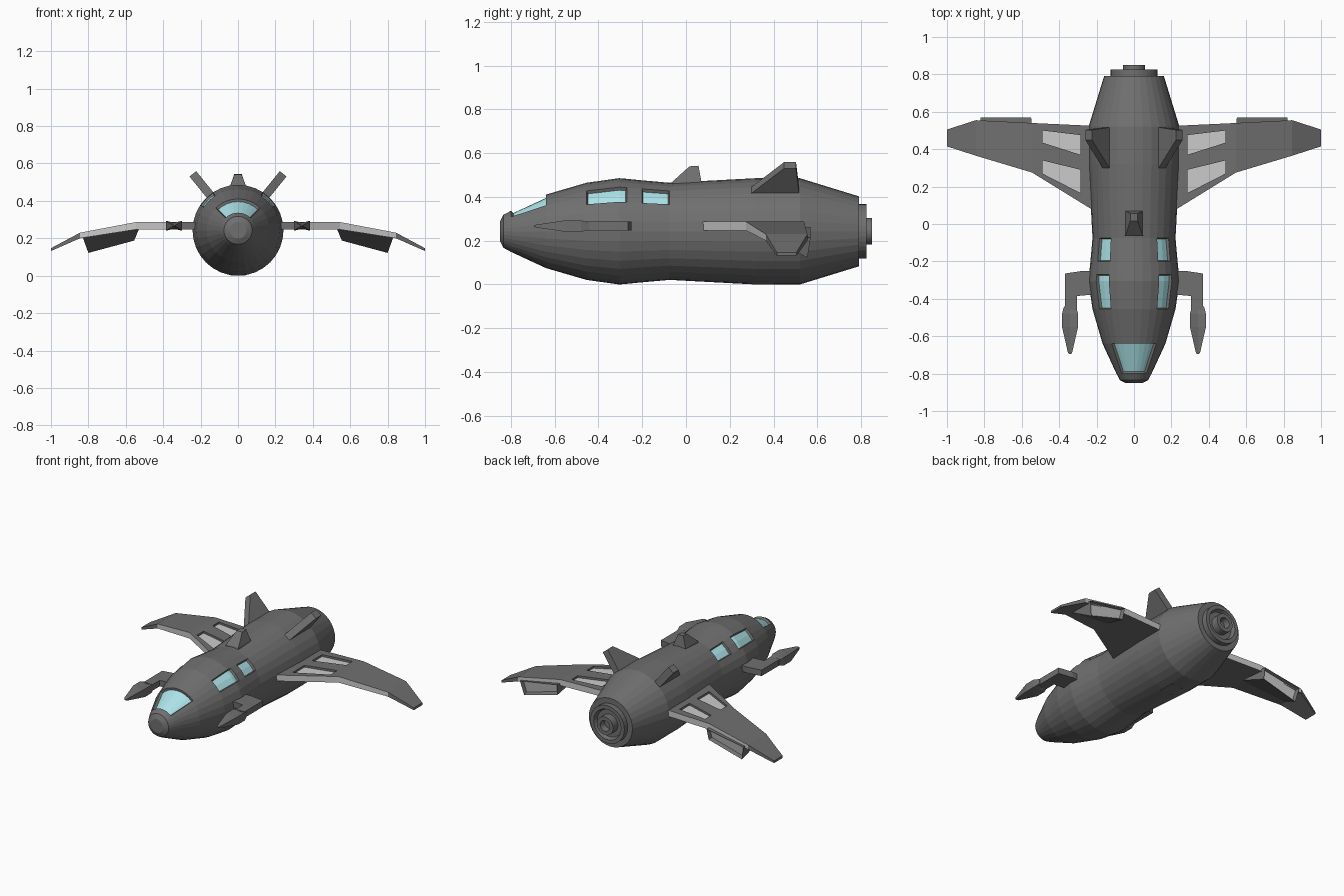
import bpy, bmesh
from math import cos, sin, pi

if "Cube" in bpy.data.objects:
    bpy.data.objects.remove(bpy.data.objects["Cube"])


def material(name, rgb):
    m = bpy.data.materials.new(name)
    m.diffuse_color = (*rgb, 1)
    m.use_nodes = True
    m.node_tree.nodes["Principled BSDF"].inputs["Base Color"].default_value = m.diffuse_color
    return m


HULL = material("dark_hull", (0.16, 0.16, 0.16))
PANEL = material("light_panel", (0.6, 0.6, 0.6))
GLASS = material("glass", (0.42, 0.78, 0.82))
CZ = 0.243  # height of the fuselage axis


def finish(name, bm, mats, mirror=False):
    bmesh.ops.recalc_face_normals(bm, faces=bm.faces[:])
    me = bpy.data.meshes.new(name)
    bm.to_mesh(me)
    bm.free()
    ob = bpy.data.objects.new(name, me)
    bpy.context.collection.objects.link(ob)
    for m in mats:
        me.materials.append(m)
    if mirror:
        ob.modifiers.new("mirror", "MIRROR").use_clip = False
    return ob


def loft(bm, sections):
    """Skin closed sections and cap both ends; returns faces as [span][side]."""
    rings = [[bm.verts.new(p) for p in s] for s in sections]
    n = len(rings[0])
    faces = [[bm.faces.new((a[j], a[(j + 1) % n], b[(j + 1) % n], b[j])) for j in range(n)]
             for a, b in zip(rings, rings[1:])]
    bm.faces.new(rings[0])
    bm.faces.new(rings[-1])
    return faces


def solid(name, sections, mat=HULL, mirror=False):
    bm = bmesh.new()
    loft(bm, sections)
    return finish(name, bm, [mat], mirror)


def plate(outline, z0, z1):
    return [[(x, y, z) for x, y in outline] for z in (z0, z1)]


# Fuselage and engine nozzle: one lathed profile (y, radius)
SEG = 32
profile = [(-.85, .045), (-.835, .075), (-.80, .094), (-.64, .168), (-.455, .222),
           (-.305, .243), (-.27, .24), (-.20, .233), (-.075, .222), (.32, .243),
           (.52, .243), (.79, .16), (.79, .125), (.825, .125), (.825, .10),
           (.80, .09), (.80, .06), (.85, .06), (.85, .035), (.81, .03)]
bm = bmesh.new()
spans = loft(bm, [[(r * cos(2 * pi * k / SEG), y, CZ + r * sin(2 * pi * k / SEG))
                   for k in range(SEG)] for y, r in profile])
bmesh.ops.recalc_face_normals(bm, faces=bm.faces[:])
# Recessed windshield and cabin windows
windows = [spans[2][j] for j in range(4, 12)]
windows += [spans[i][j] for i in (4, 5, 7) for j in (3, 4, 11, 12)]
bmesh.ops.inset_region(bm, faces=windows, thickness=.005, depth=-.014, use_even_offset=True)
for f in windows:
    f.material_index = 1
finish("fuselage", bm, [HULL, GLASS])

# Wings: (x, leading y, trailing y, bottom z, top z)
stations = [(.18, .05, .523, .247, .287), (.545, .275, .54, .247, .287),
            (.845, .365, .555, .20, .23), (1.0, .415, .505, .132, .147)]
bm = bmesh.new()
spans = loft(bm, [[(x, a, b), (x, a, t), (x, c, t), (x, c, b)] for x, a, c, b, t in stations])
for span in spans[:2]:
    span[0].material_index = span[2].material_index = 1
wing = finish("wings", bm, [HULL, PANEL])

# Recessed light panels in the wing tops
openings = [[(.49, .50), (.285, .475), (.285, .37), (.49, .435)],
            [(.49, .34), (.285, .29), (.285, .165), (.49, .27)]]
bm = bmesh.new()
for o in openings:
    loft(bm, plate(o, .272, .32))
cutter = finish("panel_cutter", bm, [HULL])
cutter.hide_render = True
cut = wing.modifiers.new("recess", "BOOLEAN")
cut.operation, cut.object, cut.solver = "DIFFERENCE", cutter, "EXACT"
bpy.context.view_layer.objects.active = wing
bpy.ops.object.modifier_apply(modifier=cut.name)
bpy.data.objects.remove(cutter)
wing.modifiers.new("mirror", "MIRROR")
bm = bmesh.new()
for o in openings:
    loft(bm, plate(o, .262, .274))
finish("wing_panels", bm, [PANEL], True)

# Wedge pods under the wings with a recessed light rear face
bm = bmesh.new()
faces = loft(bm, [[(.53, .38, .255), (.83, .40, .212), (.83, .40, .205), (.53, .38, .248)],
                  [(.55, .57, .262), (.82, .57, .215), (.80, .555, .122), (.555, .555, .188)]])
bm.faces.ensure_lookup_table()
bmesh.ops.recalc_face_normals(bm, faces=bm.faces[:])
rear = max(bm.faces, key=lambda f: f.calc_center_median().y)
bmesh.ops.inset_region(bm, faces=[rear], thickness=.014, depth=-.02)
rear.material_index = 1
finish("wing_pods", bm, [HULL, PANEL], True)

# V-shaped tail fins: outline (y, distance along the slanted fin)
dx, dz, half = .63, .777, .023
outline = [(.25, -.05), (.30, 0), (.448, .145), (.503, .145), (.517, 0), (.517, -.05)]
solid("tail_fins", [[(.15 + dx * s + e * dz, y, .432 + dz * s - e * dx) for y, s in outline]
                    for e in (-half, half)], mirror=True)

# Dorsal fin: tapered block
solid("dorsal_fin", [
    [(-.05, -.068, .44), (.05, -.068, .44), (.05, .075, .44), (-.05, .075, .44)],
    [(-.045, -.06, .472), (.045, -.06, .472), (.045, .07, .472), (-.045, .07, .472)],
    [(-.02, .016, .54), (.02, .016, .54), (.02, .057, .543), (-.02, .057, .543)]])

# Belly plate
solid("belly_plate", plate([(-.04, .30), (.04, .30), (.04, .40), (-.04, .40)], .001, .03))

# Gun mounts and guns
solid("gun_mounts", plate([(.19, -.255), (.27, -.25), (.37, -.265), (.37, -.46),
                           (.305, -.46), (.305, -.385), (.19, -.375)], .247, .287), mirror=True)
gun = [(-.44, .032, .02), (-.48, .043, .033), (-.55, .043, .033), (-.685, .012, .008),
       (-.695, .006, .004)]
solid("guns", [[(.342 + i * w, y, .267 + k * h) for i, k in
                ((-1, -.8), (0, -.5), (1, -.8), (1, .8), (0, .5), (-1, .8))]
               for y, w, h in gun], mirror=True)
